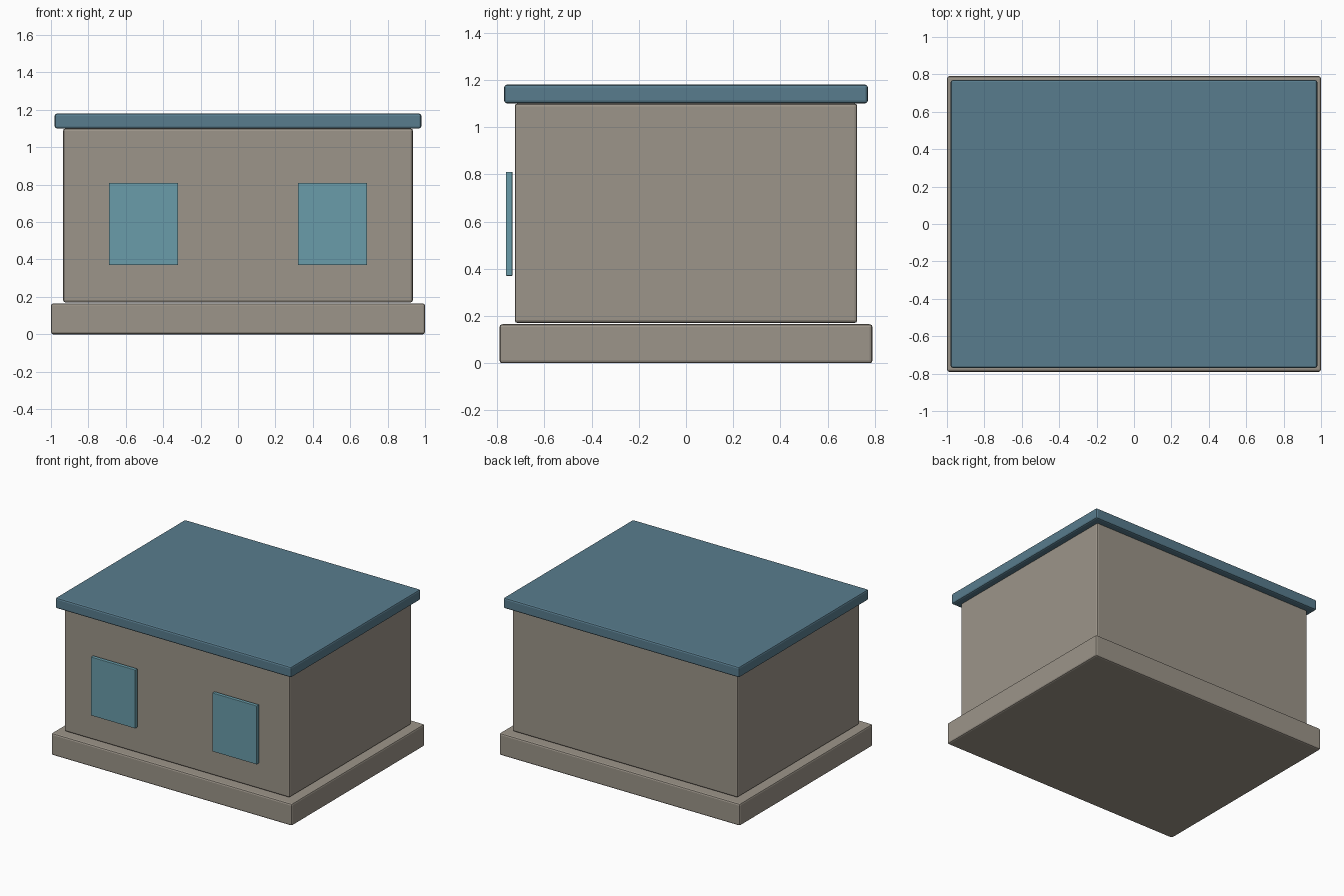
import bpy

if "Cube" in bpy.data.objects:
    bpy.data.objects.remove(bpy.data.objects["Cube"])


def material(name, rgb):
    m = bpy.data.materials.new(name)
    m.diffuse_color = (*rgb, 1.0)
    m.use_nodes = True
    m.node_tree.nodes["Principled BSDF"].inputs["Base Color"].default_value = m.diffuse_color
    return m


stone = material("warm grey stone", (0.335, 0.300, 0.252))
slate = material("slate blue", (0.098, 0.202, 0.268))
glass = material("window teal", (0.144, 0.335, 0.400))


def box(name, lo, hi, mat, bevel):
    """Axis-aligned box between two corners, with rounded edges."""
    bpy.ops.mesh.primitive_cube_add(
        size=1, location=[(a + b) / 2 for a, b in zip(lo, hi)])
    ob = bpy.context.object
    ob.name = name
    ob.scale = [b - a for a, b in zip(lo, hi)]
    bpy.ops.object.transform_apply(location=False, rotation=False, scale=True)
    ob.data.materials.append(mat)
    mod = ob.modifiers.new("rounded edges", 'BEVEL')
    mod.width = bevel
    mod.segments = 2
    return ob


# Plinth, walls and flat overhanging roof
box("plinth", (-1, -0.79, 0), (1, 0.79, 0.165), stone, 0.012)
box("walls", (-0.935, -0.725, 0.17), (0.935, 0.725, 1.10), stone, 0.012)
box("roof_slab", (-0.98, -0.77, 1.10), (0.98, 0.77, 1.18), slate, 0.012)

# Pair of window panels held just off the front wall
for side, x in (("left", -0.505), ("right", 0.505)):
    box("window_" + side, (x - 0.185, -0.763, 0.37),
        (x + 0.185, -0.735, 0.81), glass, 0.003)
